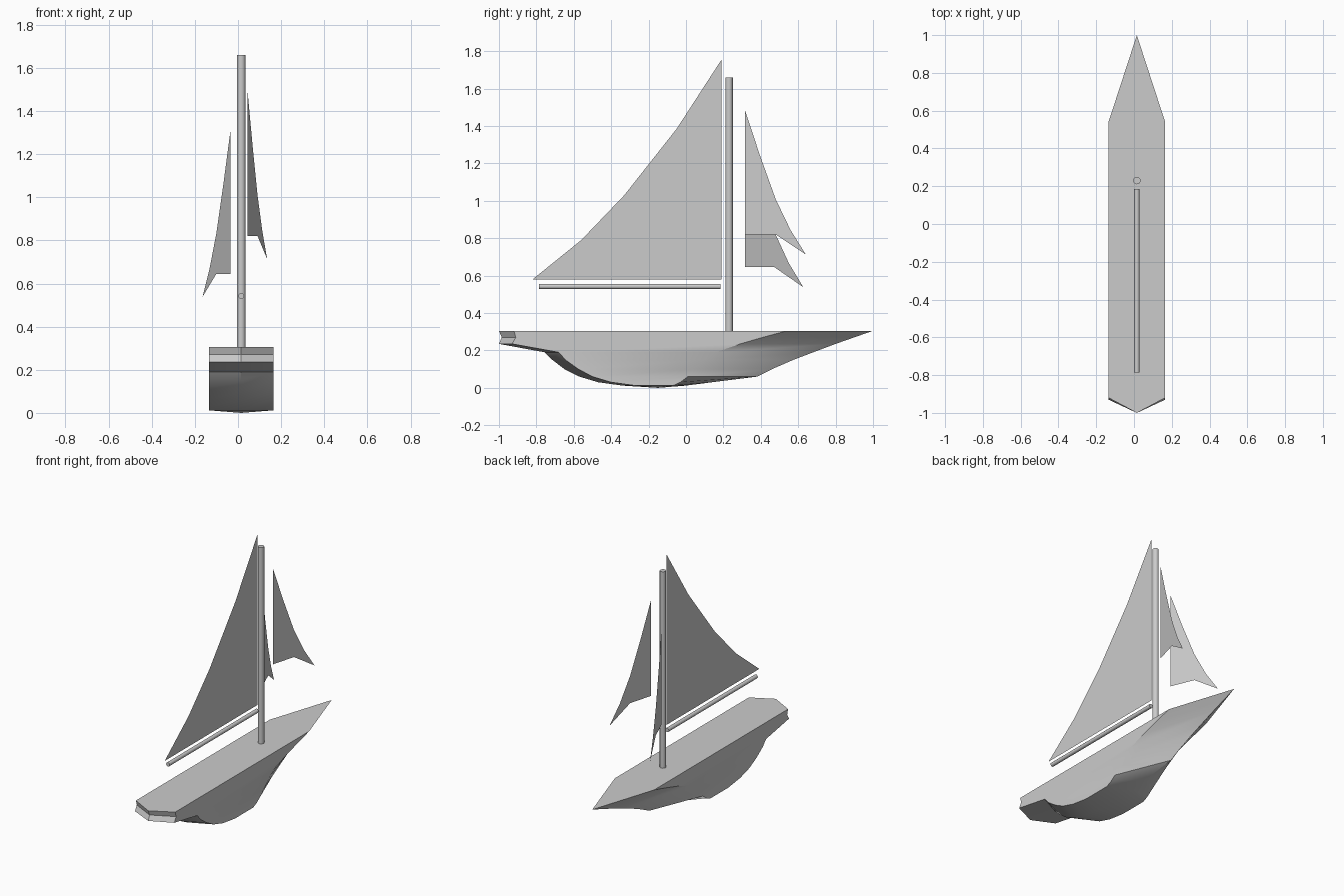
import bpy, bmesh, math
from mathutils import Vector

if "Cube" in bpy.data.objects:
    bpy.data.objects.remove(bpy.data.objects["Cube"])

CX = 0.015      # centreline of hull and mast
HALF = 0.15     # half width of hull


def add_object(name, bm):
    mesh = bpy.data.meshes.new(name)
    bm.to_mesh(mesh)
    bm.free()
    obj = bpy.data.objects.new(name, mesh)
    bpy.context.collection.objects.link(obj)
    return obj


def smooth(obj, angle):
    bpy.ops.object.select_all(action='DESELECT')
    obj.select_set(True)
    bpy.context.view_layer.objects.active = obj
    bpy.ops.object.shade_smooth_by_angle(angle=math.radians(angle))


def spar(name, start, end, radius, sides=12):
    start, end = Vector(start), Vector(end)
    bpy.ops.mesh.primitive_cylinder_add(vertices=sides, radius=radius,
                                        depth=(end - start).length,
                                        location=(start + end) / 2)
    obj = bpy.context.object
    obj.name = name
    obj.rotation_euler = (end - start).to_track_quat('Z', 'Y').to_euler()
    smooth(obj, 40)


def sail(name, outline, foot, turn=0.0):
    # Flat sheet: outline is (distance from luff, height), turned about the luff
    bm = bmesh.new()
    a = math.radians(turn)
    verts = [bm.verts.new((foot[0] + s * math.sin(a),
                           foot[1] + s * math.cos(a),
                           foot[2] + h)) for s, h in outline]
    face = bm.faces.new(verts)
    face.normal_update()
    if face.normal.x < 0:
        face.normal_flip()
    add_object(name, bm)


# Hull: six-sided plan rings lofted from deck to keel
# (z, bow tip, bow shoulder, stern shoulder, stern tip)
levels = [
    (0.305, 1.00, 0.54, -0.92, -1.00),
    (0.270, 0.90, 0.41, -0.91, -0.985),
    (0.235, 0.80, 0.29, -0.93, -1.00),
    (0.190, 0.68, 0.16, -0.68, -0.755),
    (0.150, 0.575, 0.10, -0.645, -0.715),
    (0.100, 0.46, 0.05, -0.575, -0.65),
    (0.060, 0.38, 0.01, -0.50, -0.57),
    (0.030, 0.14, -0.03, -0.40, -0.47),
    (0.012, 0.00, -0.07, -0.27, -0.34),
]
bm = bmesh.new()
rings = []
for z, bow, bow_side, stern_side, stern in levels:
    plan = [(0, bow), (HALF, bow_side), (HALF, stern_side),
            (0, stern), (-HALF, stern_side), (-HALF, bow_side)]
    rings.append([bm.verts.new((CX + x, y, z)) for x, y in plan])
bm.faces.new(rings[0])
for upper, lower in zip(rings, rings[1:]):
    for i in range(6):
        j = (i + 1) % 6
        bm.faces.new((upper[i], upper[j], lower[j], lower[i]))
keel = bm.verts.new((CX, -0.15, 0.0))
for i in range(6):
    bm.faces.new((rings[-1][i], rings[-1][(i + 1) % 6], keel))
bmesh.ops.recalc_face_normals(bm, faces=bm.faces)
smooth(add_object("hull", bm), 38)

# Mast and boom
spar("mast", (CX, 0.23, 0.30), (CX, 0.23, 1.66), 0.02)
spar("boom", (CX, -0.785, 0.542), (CX, 0.185, 0.542), 0.014)

# Main sail
sail("main_sail", [(0, 0), (0, 1.175), (-0.24, 0.805), (-0.52, 0.45),
                   (-0.75, 0.21), (-1.01, 0)], (CX, 0.19, 0.58))

# Two head sails of one shape, swung to opposite sides
jib = [(0, 0), (0.171, 0), (0.338, -0.107), (0.254, 0.022),
       (0.171, 0.188), (0.083, 0.424), (0, 0.665)]
sail("head_sail_upper", jib, (0.045, 0.315, 0.82), 15.5)
sail("head_sail_lower", jib, (-0.035, 0.315, 0.645), -22.5)
